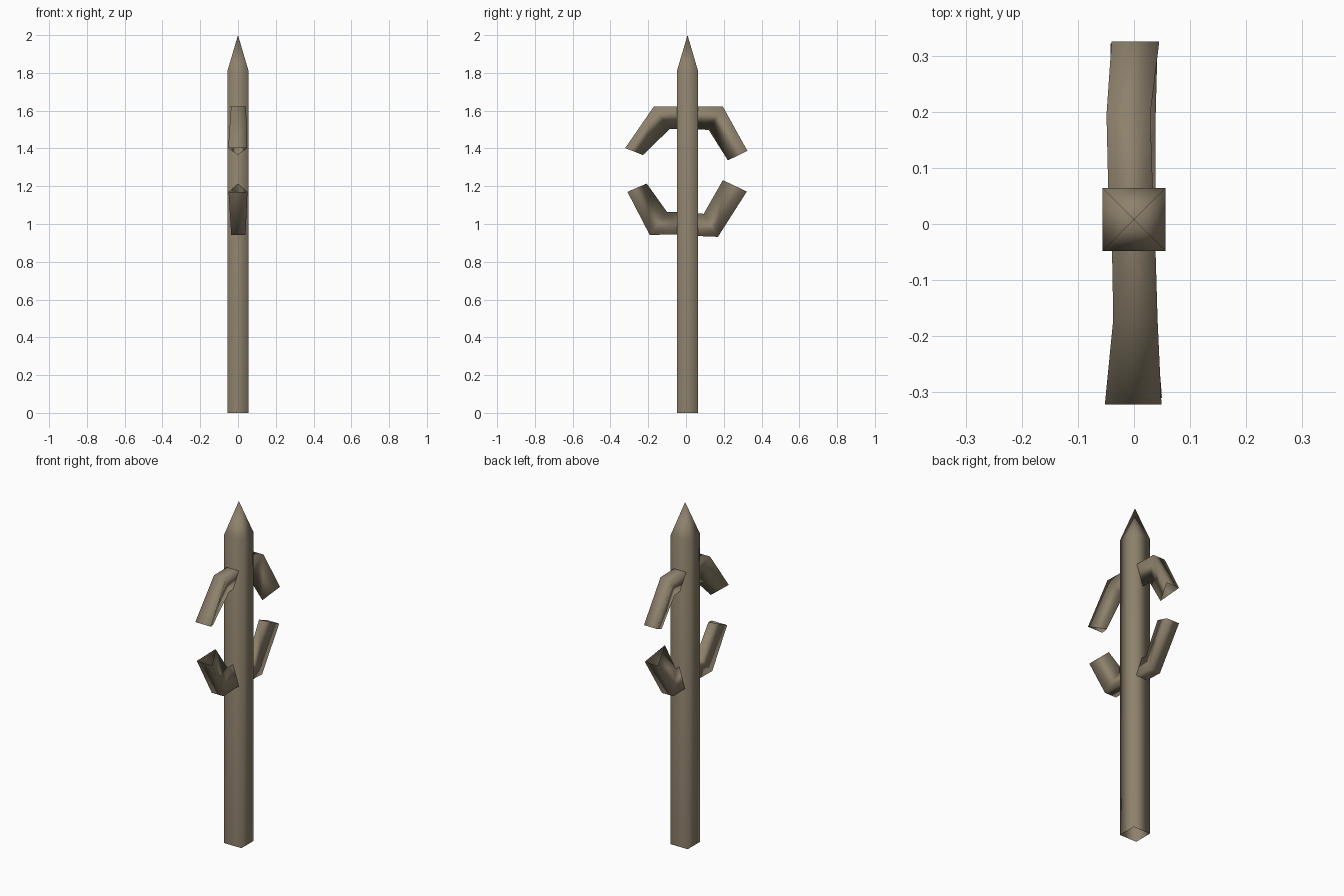
import bpy, bmesh

if "Cube" in bpy.data.objects:
    bpy.data.objects.remove(bpy.data.objects["Cube"])

wood = bpy.data.materials.new("weathered wood")
wood.diffuse_color = (0.27, 0.22, 0.15, 1)
wood.use_nodes = True
wood.node_tree.nodes["Principled BSDF"].inputs["Base Color"].default_value = wood.diffuse_color


def loft(name, rings, tip=None):
    """Open smooth tube through rings of points, optionally closed to a tip."""
    bm = bmesh.new()
    loops = [[bm.verts.new(p) for p in ring] for ring in rings]
    n = len(rings[0])
    for a, b in zip(loops, loops[1:]):
        for i in range(n):
            j = (i + 1) % n
            bm.faces.new((a[i], a[j], b[j], b[i]))
    if tip:
        t = bm.verts.new(tip)
        for i in range(n):
            bm.faces.new((loops[-1][i], loops[-1][(i + 1) % n], t))
    bmesh.ops.recalc_face_normals(bm, faces=bm.faces)
    for f in bm.faces:
        f.smooth = True
    mesh = bpy.data.meshes.new(name)
    bm.to_mesh(mesh)
    bm.free()
    mesh.materials.append(wood)
    ob = bpy.data.objects.new(name, mesh)
    bpy.context.collection.objects.link(ob)
    return ob


# Square pointed post, open underneath
r, cy = 0.056, 0.008
square = [(-r, cy - r), (r, cy - r), (r, cy + r), (-r, cy + r)]
loft("post", [[(x, y, z) for x, y in square] for z in (0, 1.81)], (0, cy, 2.0))

# Three-sided bent branches: each ring is
# (outer y, outer z, inner y, inner z, left x, right x)
branches = {
    "upper_back_branch": [(0.02, 1.622, 0.02, 1.503, -0.045, 0.035),
                          (0.195, 1.622, 0.12, 1.498, -0.049, 0.029),
                          (0.325, 1.387, 0.222, 1.337, -0.04, 0.045)],
    "upper_front_branch": [(0.0, 1.622, 0.0, 1.503, -0.04, 0.037),
                           (-0.17, 1.622, -0.087, 1.502, -0.037, 0.042),
                           (-0.322, 1.402, -0.228, 1.365, -0.052, 0.049)],
    "lower_back_branch": [(0.02, 0.938, 0.02, 1.06, -0.038, 0.038),
                          (0.169, 0.932, 0.094, 1.054, -0.038, 0.038),
                          (0.322, 1.172, 0.195, 1.232, -0.042, 0.042)],
    "lower_front_branch": [(0.0, 0.946, 0.0, 1.064, -0.038, 0.038),
                           (-0.192, 0.942, -0.1, 1.063, -0.036, 0.04),
                           (-0.31, 1.17, -0.208, 1.214, -0.05, 0.05)],
}
for name, path in branches.items():
    loft(name, [[(xl, yo, zo), (xr, yo, zo), ((xl + xr) / 2, yi, zi)]
                for yo, zo, yi, zi, xl, xr in path])
